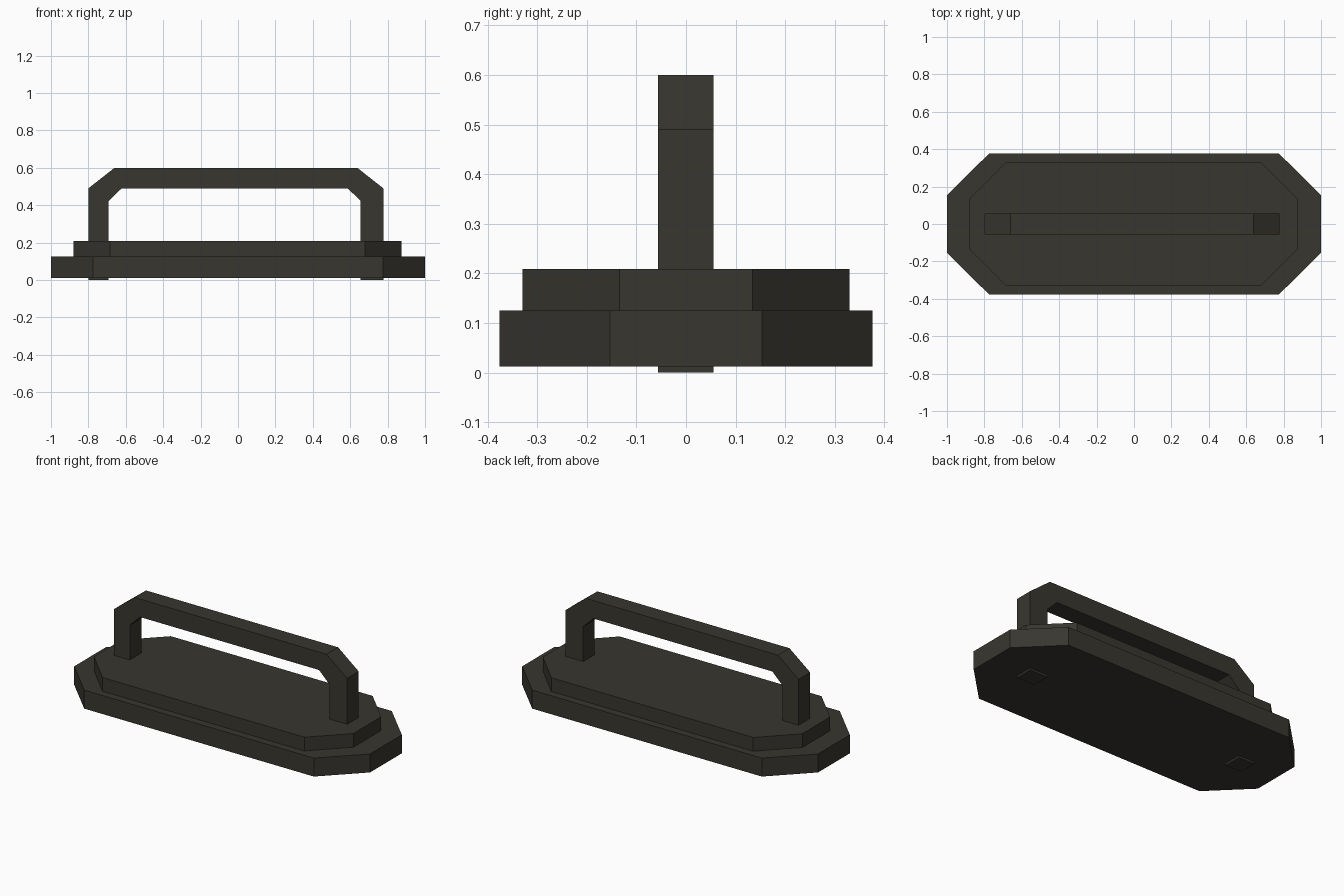
import bpy, bmesh
from mathutils import Vector

if "Cube" in bpy.data.objects:
    bpy.data.objects.remove(bpy.data.objects["Cube"])

metal = bpy.data.materials.new("dark_bronze")
metal.diffuse_color = (0.040, 0.037, 0.029, 1)
metal.use_nodes = True
metal.node_tree.nodes["Principled BSDF"].inputs["Base Color"].default_value = metal.diffuse_color


def extrude_profile(name, points, offset):
    """Make a closed prism from a flat outline pushed along offset."""
    bm = bmesh.new()
    face = bm.faces.new([bm.verts.new(p) for p in points])
    result = bmesh.ops.extrude_face_region(bm, geom=[face], use_keep_orig=True)
    moved = [g for g in result["geom"] if isinstance(g, bmesh.types.BMVert)]
    bmesh.ops.translate(bm, verts=moved, vec=Vector(offset))
    bmesh.ops.recalc_face_normals(bm, faces=bm.faces)
    mesh = bpy.data.meshes.new(name)
    bm.to_mesh(mesh)
    bm.free()
    mesh.materials.append(metal)
    obj = bpy.data.objects.new(name, mesh)
    bpy.context.collection.objects.link(obj)
    return obj


def chamfered_plate(name, cx, half_x, half_y, flat_x, flat_y, z0, z1):
    """Rectangular plate with its four corners cut off."""
    quarter = [(half_x, flat_y), (flat_x, half_y)]
    outline = (quarter + [(-x, y) for x, y in reversed(quarter)]
               + [(-x, -y) for x, y in quarter]
               + [(x, -y) for x, y in reversed(quarter)])
    extrude_profile(name, [(cx + x, y, z0) for x, y in outline], (0, 0, z1 - z0))


# Two stacked plates
chamfered_plate("base_plate", 0, 1.0, 0.376, 0.776, 0.153, 0.012, 0.125)
chamfered_plate("upper_plate", -0.003, 0.877, 0.33, 0.682, 0.134, 0.125, 0.209)

# Bar handle whose legs run down through both plates
handle = [(-0.80, 0), (-0.80, 0.49), (-0.66, 0.60), (0.638, 0.60),
          (0.777, 0.49), (0.777, 0), (0.656, 0), (0.656, 0.422),
          (0.587, 0.49), (-0.622, 0.49), (-0.692, 0.422), (-0.692, 0)]
extrude_profile("handle", [(x, -0.056, z) for x, z in handle], (0, 0.111, 0))
